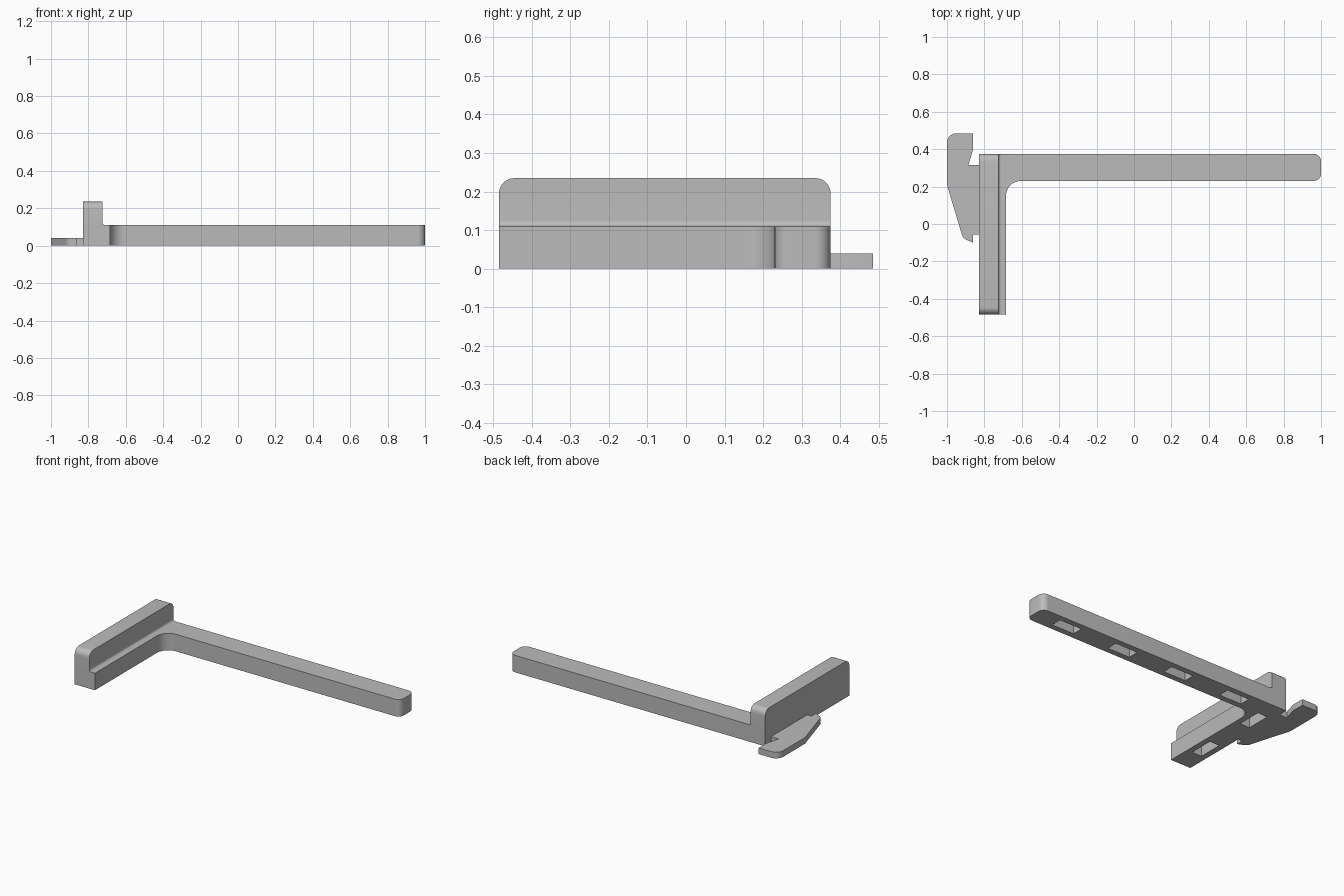
import bpy, bmesh, math
from mathutils import Vector

cube = bpy.data.objects.get("Cube")
if cube:
    bpy.data.objects.remove(cube, do_unlink=True)

grey = bpy.data.materials.new("plain grey")
grey.use_nodes = True
grey.diffuse_color = (0.5, 0.5, 0.5, 1)
grey.node_tree.nodes["Principled BSDF"].inputs["Base Color"].default_value = (0.5, 0.5, 0.5, 1)


def rounded(points):
    """Outline from (x, y, corner radius) entries; radius 0 stays sharp."""
    out = []
    for i, (x, y, r) in enumerate(points):
        p = Vector((x, y))
        if not r:
            out.append(p)
            continue
        a = (Vector(points[i - 1][:2]) - p).normalized()
        b = (Vector(points[(i + 1) % len(points)][:2]) - p).normalized()
        half = a.angle(b) / 2
        centre = p + (a + b).normalized() * r / math.sin(half)
        start = p + a * r / math.tan(half) - centre
        end = p + b * r / math.tan(half) - centre
        sweep = math.pi - 2 * half
        for k in range(9):
            t = k / 8
            out.append(centre + (start * math.sin((1 - t) * sweep)
                                 + end * math.sin(t * sweep)) / math.sin(sweep))
    return out


def extrude(name, outline, place, offset, bevel=None):
    """Extrude an outline placed in 3D, optionally bevelling chosen edges."""
    bm = bmesh.new()
    face = bm.faces.new([bm.verts.new(place(p)) for p in outline])
    moved = bmesh.ops.extrude_face_region(bm, geom=[face])["geom"]
    bmesh.ops.translate(bm, vec=offset, verts=[v for v in moved if isinstance(v, bmesh.types.BMVert)])
    if bevel:
        rule, width = bevel
        bmesh.ops.bevel(bm, geom=[e for e in bm.edges if rule(e)], offset=width,
                        segments=8, profile=0.5, affect='EDGES')
    bmesh.ops.recalc_face_normals(bm, faces=bm.faces)
    mesh = bpy.data.meshes.new(name)
    bm.to_mesh(mesh)
    bm.free()
    mesh.materials.append(grey)
    obj = bpy.data.objects.new(name, mesh)
    bpy.context.collection.objects.link(obj)
    return obj


def flat(p):
    return (p.x, p.y, 0)


BACK, FRONT, LEFT, ARM_H, TOP = 0.375, -0.485, -0.83, 0.11, 0.235

# L-shaped base: short leg and long arm with a filleted inner corner
base = extrude("base_arm", rounded([
    (LEFT, FRONT, 0), (-0.685, FRONT, 0), (-0.685, 0.23, 0.08),
    (1, 0.23, 0.04), (1, BACK, 0.04), (LEFT, BACK, 0)]), flat, (0, 0, ARM_H))

# Upright fence with a foot fillet and rounded top ends
fence = extrude("upright_fence", rounded([
    (LEFT, ARM_H, 0), (-0.705, ARM_H, 0), (-0.725, ARM_H, 0.015),
    (-0.725, TOP, 0), (LEFT, TOP, 0)]),
    lambda p: (p.x, FRONT, p.y), (0, BACK - FRONT, 0),
    (lambda e: all(v.co.z > TOP - 0.001 for v in e.verts)
     and abs(e.verts[0].co.y - e.verts[1].co.y) < 0.001, 0.04))

# Thin hooked plate on the outer side
hook = extrude("hook_plate", rounded([
    (LEFT, 0.315, 0), (-0.885, 0.315, 0), (-0.86, 0.40, 0), (-0.86, 0.485, 0),
    (-1, 0.485, 0.05), (-1, 0.21, 0.04), (-0.915, -0.075, 0.04),
    (-0.86, -0.10, 0), (-0.86, -0.055, 0), (LEFT, -0.055, 0)]), flat, (0, 0, 0.04))

# Slots cut into the underside
slots = [(0.76 - 0.42 * i, 0.3025, 0.08, 0.035) for i in range(4)]
slots += [(-0.757, y, 0.035, 0.08) for y in (0.17, -0.26)]
for i, (x, y, a, b) in enumerate(slots):
    corners = [Vector((x + sx * a, y + sy * b)) for sx, sy in ((-1, -1), (1, -1), (1, 1), (-1, 1))]
    cutter = extrude(f"slot_cutter_{i + 1}", corners, lambda p: (p.x, p.y, -0.05), (0, 0, 0.12))
    cutter.hide_render = True
    cutter.hide_set(True)
    cutter.display_type = 'WIRE'
    cut = base.modifiers.new(f"slot_{i + 1}", 'BOOLEAN')
    cut.operation, cut.object, cut.solver = 'DIFFERENCE', cutter, 'EXACT'

# Apply the slot cuts and remove the cutters
bpy.context.view_layer.update()
cut_mesh = bpy.data.meshes.new_from_object(base.evaluated_get(bpy.context.evaluated_depsgraph_get()))
cutters = [m.object for m in base.modifiers]
base.modifiers.clear()
base.data = cut_mesh
for c in cutters:
    bpy.data.objects.remove(c, do_unlink=True)

# Smooth the rounded corners, keep other edges crisp
bpy.ops.object.select_all(action='DESELECT')
for obj in (base, fence, hook):
    obj.select_set(True)
bpy.context.view_layer.objects.active = base
bpy.ops.object.shade_smooth_by_angle(angle=math.radians(30))
